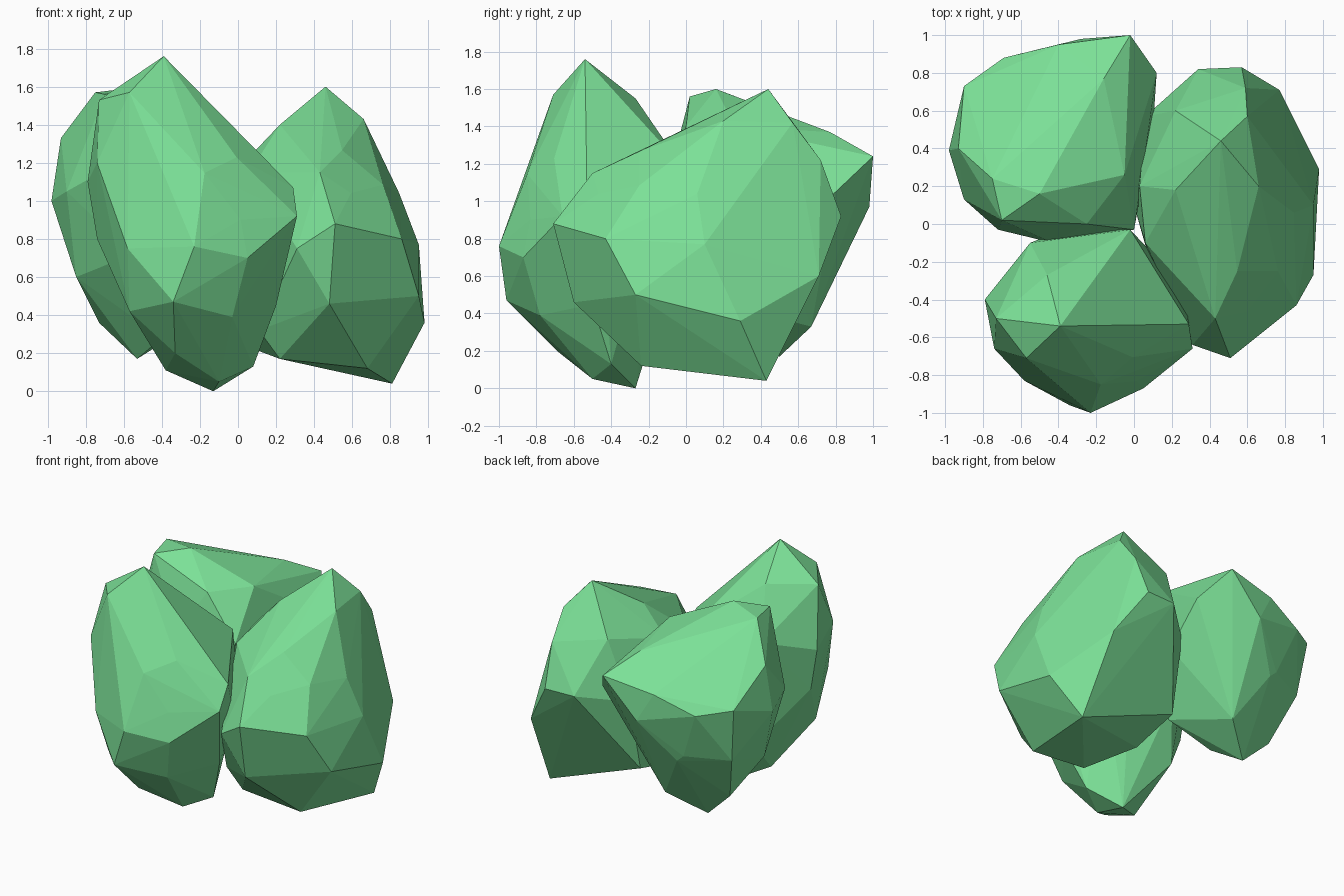
import bpy, bmesh
from mathutils import Matrix, Vector

green = bpy.data.materials.new("green_stone")
green.diffuse_color = (0.2, 0.75, 0.31, 1)


def boulder(name, centre, radii, tilt, corners):
    """Tilted low-poly ellipsoid core, stretched out to its main chipped corners."""
    bm = bmesh.new()
    place = (Matrix.Translation(centre) @ Matrix.Rotation(tilt, 4, 'Y')
             @ Matrix.Diagonal((*radii, 1)))
    bmesh.ops.create_icosphere(bm, subdivisions=2, radius=1, matrix=place)
    points = [v.co.copy() for v in bm.verts] + [Vector(c) for c in corners]
    bm.clear()
    for p in points:
        bm.verts.new(p)
    bmesh.ops.convex_hull(bm, input=bm.verts[:])
    bmesh.ops.delete(bm, geom=[v for v in bm.verts if not v.link_faces], context='VERTS')
    bmesh.ops.recalc_face_normals(bm, faces=bm.faces[:])
    mesh = bpy.data.meshes.new(name)
    bm.to_mesh(mesh)
    bm.free()
    mesh.materials.append(green)
    bpy.context.collection.objects.link(bpy.data.objects.new(name, mesh))


# Wide boulder on the right
boulder("right_boulder", (0.48, 0.06, 0.79), (0.41, 0.62, 0.56), 0, [
    (0.46, 0.44, 1.6), (0.66, 0.2, 1.43), (0.6, 0.57, 1.42), (0.22, 0.18, 1.4),
    (0.43, -0.5, 1.15), (0.51, -0.71, 0.88), (0.86, -0.43, 0.8), (0.48, -0.6, 0.46),
    (0.95, -0.27, 0.5), (0.98, 0.29, 0.36), (0.81, 0.43, 0.04), (0.68, -0.24, 0.12),
    (0.95, 0.1, 0.77), (0.77, 0.71, 0.6), (0.57, 0.83, 0.92), (0.34, 0.82, 0.92),
    (0.59, 0.72, 1.22), (0.31, -0.64, 0.75), (0.22, -0.26, 0.17), (0.06, 0.1, 0.23),
    (0.05, 0.46, 0.33), (0.06, 0.57, 0.86), (0.22, 0.6, 1.29), (0.03, 0.2, 1.2),
    (0.0, 0.1, 0.8), (0.11, -0.29, 0.32), (0.06, -0.1, 1.15)])

# Tall boulder at the front left
boulder("front_boulder", (-0.24, -0.5, 0.85), (0.44, 0.41, 0.62), -0.2, [
    (-0.39, -0.54, 1.76), (-0.57, -0.71, 1.57), (-0.73, -0.5, 1.53), (-0.46, -0.27, 1.55),
    (-0.23, -1.0, 0.76), (-0.34, -0.96, 0.47), (0.05, -0.87, 0.7), (-0.03, -0.78, 0.39),
    (0.31, -0.66, 0.92), (0.29, -0.53, 1.07), (-0.79, -0.4, 1.1), (-0.74, -0.66, 1.2),
    (-0.58, -0.83, 0.75), (-0.57, -0.7, 0.42), (-0.38, -0.45, 0.11), (-0.13, -0.27, 0.0),
    (0.08, -0.4, 0.13), (0.2, -0.5, 0.45), (-0.02, -0.03, 1.2), (-0.55, -0.1, 1.2),
    (-0.1, -0.5, 0.05), (-0.33, -0.69, 0.2), (-0.74, -0.4, 0.8), (0.28, -0.45, 0.8),
    (0.12, -0.18, 0.9), (-0.35, -0.02, 0.8), (-0.45, -0.15, 0.4)])

# Sloping boulder at the back left
boulder("back_boulder", (-0.43, 0.43, 0.92), (0.45, 0.46, 0.45), 0, [
    (-0.7, 0.02, 1.56), (-0.75, 0.24, 1.57), (-0.5, 0.16, 1.6), (-0.93, 0.4, 1.33),
    (-0.98, 0.39, 1.0), (-0.02, 1.0, 1.24), (-0.28, 0.98, 0.97), (0.12, 0.8, 1.05),
    (-0.69, 0.88, 1.07), (-0.9, 0.73, 1.11), (-0.9, 0.13, 1.05), (-0.72, -0.03, 1.15),
    (-0.73, 0.53, 0.36), (-0.53, 0.5, 0.17), (-0.16, 0.77, 1.37), (-0.05, 0.26, 1.4),
    (0.0, -0.03, 1.1), (-0.43, -0.1, 1.1), (-0.5, 0.82, 0.67), (-0.3, 0.67, 0.33),
    (-0.85, 0.68, 0.71), (-0.85, 0.3, 0.6), (-0.4, 0.32, 0.28), (-0.1, 0.24, 0.44),
    (-0.4, 0.95, 1.18), (0.1, 0.5, 0.8), (-0.25, 0.0, 1.4)])
